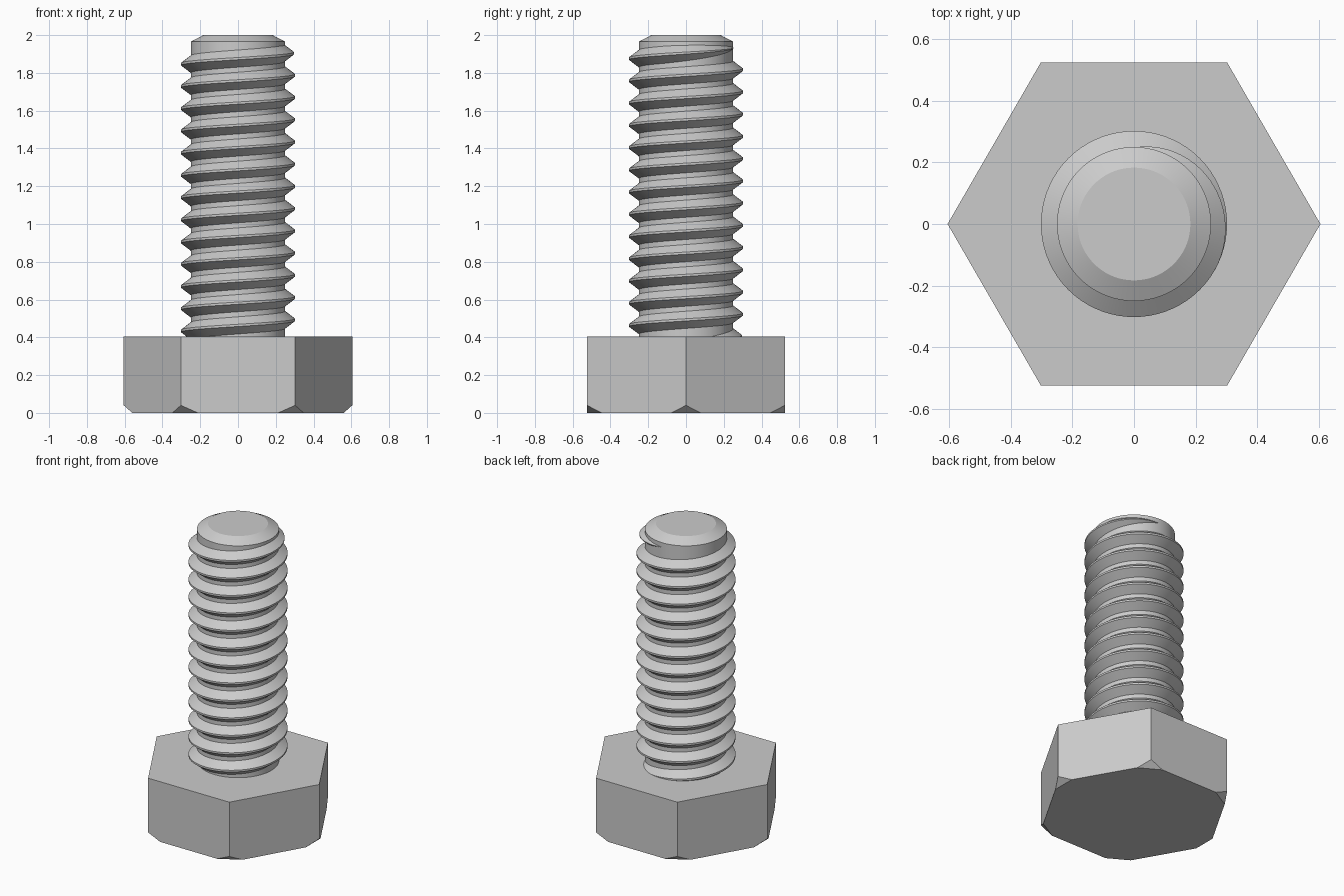
import bpy
import bmesh
from math import pi, cos, sin, radians
from mathutils import Vector

cube = bpy.data.objects.get("Cube")
if cube:
    bpy.data.objects.remove(cube, do_unlink=True)

STEEL = (0.6, 0.6, 0.6, 1.0)
HEX_R, HEAD_TOP = 0.605, 0.405
CORE_R, CREST_R = 0.25, 0.302
PITCH, TURNS, SEGMENTS = 0.1177, 13.25, 72
THREAD_START = 0.375

steel = bpy.data.materials.new("grey steel")
steel.use_nodes = True
steel.diffuse_color = STEEL
steel.node_tree.nodes["Principled BSDF"].inputs["Base Color"].default_value = STEEL


def finish(name, bm, smooth=False):
    """Turn a bmesh into a named steel object."""
    bmesh.ops.recalc_face_normals(bm, faces=bm.faces[:])
    mesh = bpy.data.meshes.new(name)
    bm.to_mesh(mesh)
    bm.free()
    mesh.materials.append(steel)
    obj = bpy.data.objects.new(name, mesh)
    bpy.context.collection.objects.link(obj)
    if smooth:
        bpy.ops.object.select_all(action='DESELECT')
        obj.select_set(True)
        bpy.context.view_layer.objects.active = obj
        bpy.ops.object.shade_smooth_by_angle(angle=radians(20))
    return obj


def ring(bm, radius, z, count):
    return [bm.verts.new((radius * cos(2 * pi * i / count),
                          radius * sin(2 * pi * i / count), z))
            for i in range(count)]


def stack(profile, count):
    """Closed solid of rings given as (radius, height) pairs."""
    bm = bmesh.new()
    rings = [ring(bm, r, z, count) for r, z in profile]
    for low, high in zip(rings, rings[1:]):
        for i in range(count):
            j = (i + 1) % count
            bm.faces.new((low[i], low[j], high[j], high[i]))
    bm.faces.new(rings[0][::-1])
    bm.faces.new(rings[-1])
    return bm


# Hexagonal head with its six lower corners cut off flat
head = stack([(HEX_R, 0), (HEX_R, HEAD_TOP)], 6)
for k in range(6):
    a = k * pi / 3
    out = Vector((cos(a), sin(a), 0))
    cut = bmesh.ops.bisect_plane(
        head, geom=head.verts[:] + head.edges[:] + head.faces[:],
        plane_co=out * 0.56, plane_no=out * 0.04 - Vector((0, 0, 0.045)),
        clear_outer=True)
    rim = [e for e in cut["geom_cut"] if isinstance(e, bmesh.types.BMEdge)]
    bmesh.ops.edgeloop_fill(head, edges=rim)
finish("hex_head", head)

# Plain shank with a bevelled tip
finish("shank", stack([(CORE_R, 0.3), (CORE_R, 1.965), (0.183, 2.0)], SEGMENTS), True)

# Right-handed thread ridge that grows in at the head and runs out at the tip
thread = bmesh.new()
ROOT_R = CORE_R - 0.002
steps = int(TURNS * SEGMENTS)
fade = SEGMENTS / 3
sections = []
for i in range(steps + 1):
    a = 2 * pi * i / SEGMENTS
    z = THREAD_START + PITCH * i / SEGMENTS
    remain = min(i, steps - i) / fade
    size = max(0.03, 1 - max(0, 1 - remain) ** 1.7)
    sections.append([
        thread.verts.new((r * cos(a), r * sin(a), z + dz * size))
        for r, dz in ((ROOT_R, -0.047),
                      (ROOT_R + (CREST_R - ROOT_R) * size, -0.006),
                      (ROOT_R + (CREST_R - ROOT_R) * size, 0.006),
                      (ROOT_R, 0.047))])
for s, t in zip(sections, sections[1:]):
    for k in range(4):
        n = (k + 1) % 4
        thread.faces.new((s[k], t[k], t[n], s[n]))
thread.faces.new(sections[0])
thread.faces.new(sections[-1][::-1])
finish("thread", thread, True)
